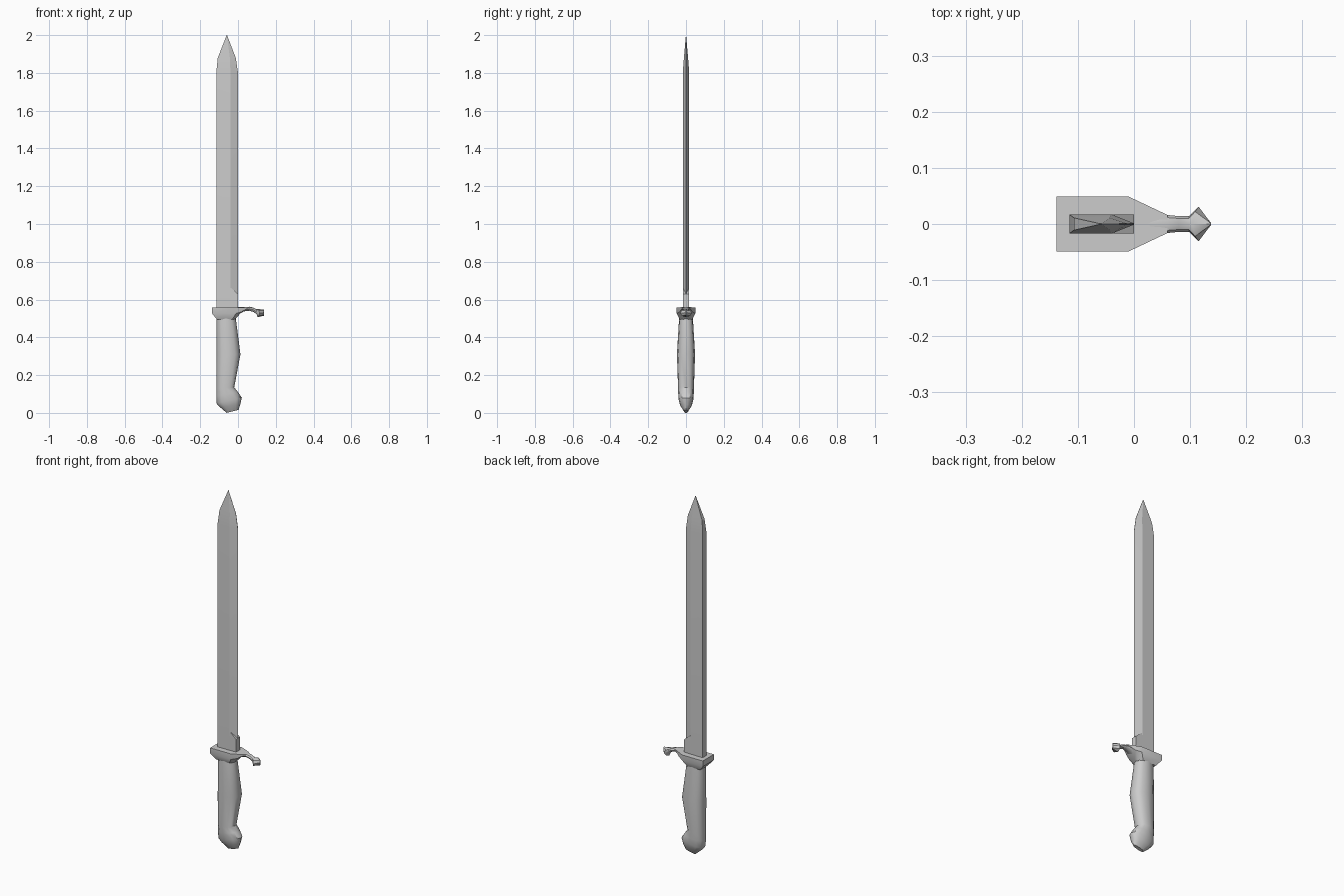
import bpy, bmesh, math

if "Cube" in bpy.data.objects:
    bpy.data.objects.remove(bpy.data.objects["Cube"])


def loft(name, rings, angle=35):
    """Skin a list of equal-length point rings and cap both ends."""
    bm = bmesh.new()
    vs = [[bm.verts.new(p) for p in r] for r in rings]
    n = len(vs[0])
    for a, b in zip(vs, vs[1:]):
        for i in range(n):
            j = (i + 1) % n
            bm.faces.new((a[i], a[j], b[j], b[i]))
    bm.faces.new(vs[0][::-1])
    bm.faces.new(vs[-1])
    bmesh.ops.remove_doubles(bm, verts=bm.verts, dist=1e-5)
    bmesh.ops.recalc_face_normals(bm, faces=bm.faces)
    me = bpy.data.meshes.new(name)
    bm.to_mesh(me)
    bm.free()
    ob = bpy.data.objects.new(name, me)
    bpy.context.collection.objects.link(ob)
    bpy.ops.object.select_all(action='DESELECT')
    ob.select_set(True)
    bpy.context.view_layer.objects.active = ob
    bpy.ops.object.shade_smooth_by_angle(angle=math.radians(angle))
    return ob


def mirrored(half):
    """Close an outline by repeating it on the other side of y = 0."""
    return [(x, -y, z) for x, y, z in half] + [(x, y, z) for x, y, z in reversed(half)]


def oval(xl, zl, xr, zr, w, sides=12, power=0.85):
    """Rounded section spanning the two profile points, half width w in y."""
    pts = []
    for i in range(sides):
        a = 2 * math.pi * i / sides
        c, s = math.cos(a), math.sin(a)
        c = math.copysign(abs(c) ** power, c)
        s = math.copysign(abs(s) ** power, s)
        pts.append(((xl + xr) / 2 + c * (xr - xl) / 2, s * w,
                    (zl + zr) / 2 + c * (zr - zl) / 2))
    return pts


# Blade: flat spine, flat cheeks and a bevelled cutting edge
def blade_ring(z, spine, shoulder, edge, t):
    return mirrored([(spine, t, z), (shoulder, t, z), (edge, 0.001 * t / 0.017, z)])


loft("blade", [
    blade_ring(0.54, -0.115, -0.04, 0.0, 0.017),
    blade_ring(1.80, -0.115, -0.04, 0.0, 0.017),
    blade_ring(1.88, -0.107, -0.043, -0.012, 0.011),
    blade_ring(2.00, -0.06, -0.059, -0.058, 0.0005),
], 12)

# Unsharpened block at the blade root, running out to a point
loft("blade_root", [
    mirrored([(-0.06, 0.0168, z), (x, 0.0168, z)])
    for z, x in ((0.54, 0.0), (0.63, 0.0))
] + [mirrored([(-0.06, 0.0165, 0.66), (-0.035, 0.0165, 0.66)])], 12)

# Handle and pommel
loft("handle", [oval(*r) for r in (
    (-0.114, 0.51, -0.013, 0.51, 0.036),
    (-0.114, 0.31, 0.013, 0.31, 0.048),
    (-0.114, 0.13, -0.02, 0.135, 0.042),
    (-0.114, 0.09, 0.0, 0.11, 0.041),
    (-0.114, 0.05, 0.02, 0.08, 0.038),
    (-0.095, 0.03, 0.012, 0.045, 0.03),
    (-0.06, 0.0, 0.003, 0.016, 0.01),
)], 40)

# Guard plate narrowing down onto the handle
loft("guard", [
    mirrored([(-0.112, 0.034, 0.495), (-0.03, 0.034, 0.495), (-0.015, 0.015, 0.495)]),
    mirrored([(-0.138, 0.049, 0.527), (-0.01, 0.049, 0.527), (0.02, 0.034, 0.535)]),
    mirrored([(-0.138, 0.049, 0.558), (-0.01, 0.049, 0.558), (0.06, 0.016, 0.56)]),
], 35)

# Hooked finger rest with a flared end: x, bottom z, top z, half width
hook = ((0.0, 0.520, 0.556, 0.040), (0.03, 0.537, 0.560, 0.028),
        (0.06, 0.541, 0.562, 0.016), (0.08, 0.535, 0.558, 0.014),
        (0.098, 0.524, 0.549, 0.014), (0.115, 0.507, 0.550, 0.031),
        (0.137, 0.514, 0.547, 0.002))
loft("finger_rest", [
    [(x + (0.012 * math.cos(a) ** 2 - 0.012 if i == 5 else 0),
      w * math.cos(a), (lo + hi) / 2 + (hi - lo) / 2 * math.sin(a))
     for a in (2 * math.pi * k / 8 for k in range(8))]
    for i, (x, lo, hi, w) in enumerate(hook)
], 40)
